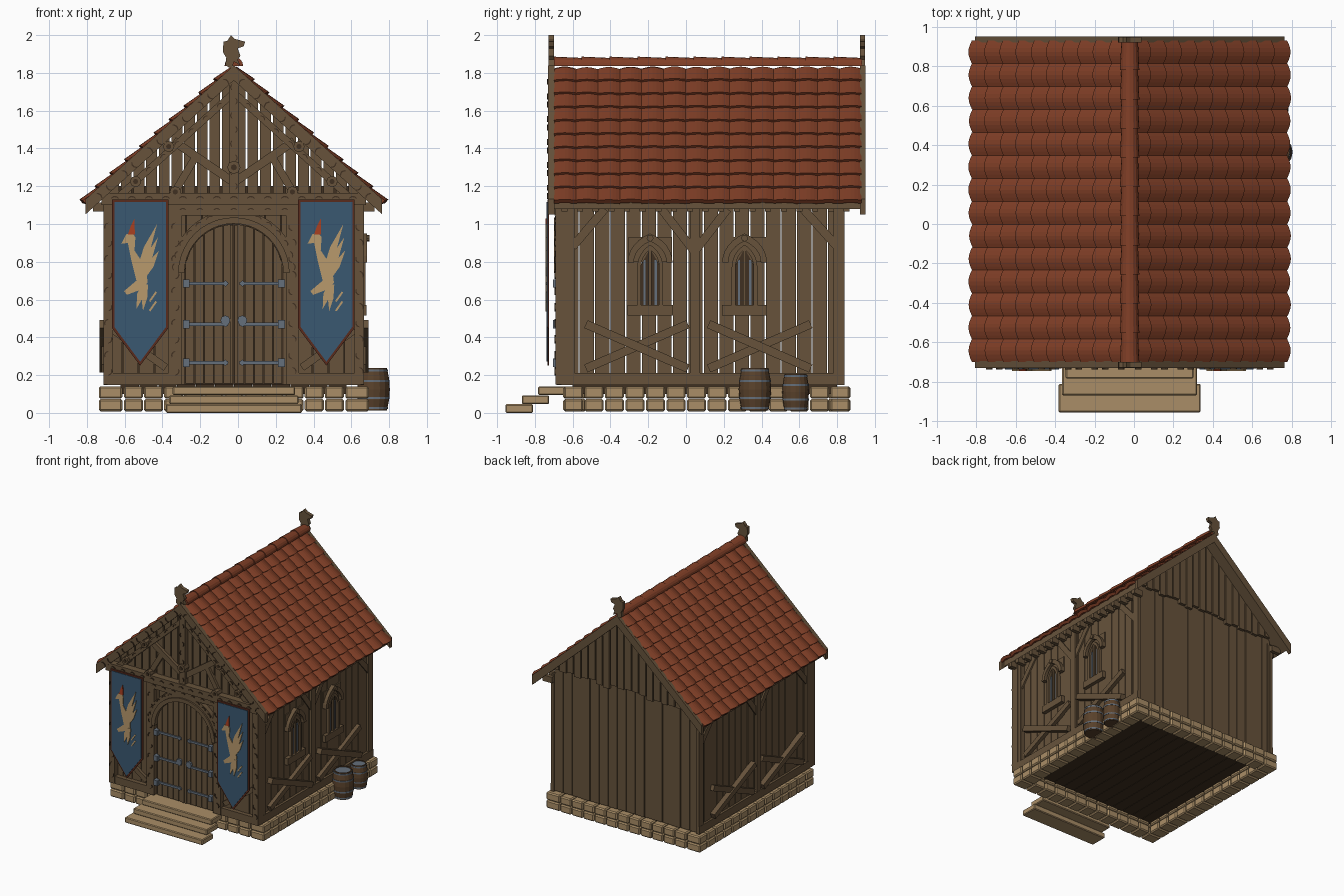
import bpy, bmesh, random
from math import sin, cos, pi, sqrt, atan2, hypot

random.seed(4)
old = bpy.data.objects.get("Cube")
if old:
    bpy.data.objects.remove(old)

COLOURS = {
    "wood": (.135, .086, .044), "dark_wood": (.05, .03, .015), "barrel_wood": (.10, .053, .024),
    "roof_tile": (.22, .05, .02), "stone": (.40, .27, .135), "blue_cloth": (.042, .098, .165),
    "tan_cloth": (.48, .32, .15), "red_cloth": (.40, .05, .015), "maroon_trim": (.10, .024, .012),
    "iron": (.13, .16, .20)}
mats = {}
for key, rgb in COLOURS.items():
    m = bpy.data.materials.new(key)
    m.use_nodes = True
    m.diffuse_color = (*rgb, 1)
    bsdf = next(n for n in m.node_tree.nodes if n.type == 'BSDF_PRINCIPLED')
    bsdf.inputs["Base Color"].default_value = (*rgb, 1)
    bsdf.inputs["Roughness"].default_value = .8
    mats[key] = m

C = -.022                 # centre line of the house
SLOPE = .903              # roof rise per unit of width
HALF = .785               # half width of the roof
parts = []


def part(name, mat, bevel=0):
    bm = bmesh.new()
    parts.append((name, bm, mat, bevel))
    return bm


def loft(bm, rings):
    rows = [[bm.verts.new(p) for p in ring] for ring in rings]
    for a, b in zip(rows, rows[1:]):
        for i in range(len(a)):
            j = (i + 1) % len(a)
            bm.faces.new((a[i], a[j], b[j], b[i]))
    bm.faces.new(rows[0][::-1])
    bm.faces.new(rows[-1])


def prism(bm, pts, a0, a1, axis='y'):
    place = {'x': lambda u, v, a: (a, u, v), 'y': lambda u, v, a: (u, a, v),
             'z': lambda u, v, a: (u, v, a)}[axis]
    loft(bm, [[place(u, v, a) for u, v in pts] for a in (a0, a1)])


def rect(bm, u0, u1, v0, v1, a0, a1, axis='y'):
    prism(bm, [(u0, v0), (u1, v0), (u1, v1), (u0, v1)], a0, a1, axis)


def beam(bm, p, q, w, a0, a1, axis='y'):
    d = hypot(q[0] - p[0], q[1] - p[1])
    nx, nz = -(q[1] - p[1]) / d * w / 2, (q[0] - p[0]) / d * w / 2
    prism(bm, [(p[0] + nx, p[1] + nz), (q[0] + nx, q[1] + nz),
               (q[0] - nx, q[1] - nz), (p[0] - nx, p[1] - nz)], a0, a1, axis)


def disc(bm, u, v, r, a0, a1, axis='y', n=8):
    prism(bm, [(u + r * cos(2 * pi * i / n), v + r * sin(2 * pi * i / n)) for i in range(n)], a0, a1, axis)


def crescent(bm, u, v, ang, r, a):
    angs = [ang + (i - 3) * .38 for i in range(7)]
    outer = [(u + r * cos(t), v + r * sin(t)) for t in angs]
    inner = [(u - r * .25 * cos(ang) + r * .95 * cos(t), v - r * .25 * sin(ang) + r * .95 * sin(t))
             for t in angs[1:-1]]
    prism(bm, outer + inner[::-1], a - .008, a)


def chevron(bm, top, drop, half, y0, y1):
    low = top - SLOPE * half
    prism(bm, [(C - half, low), (C, top), (C + half, low), (C + half, low - drop),
               (C, top - drop), (C - half, low - drop)], y0, y1)


# Stone foundation in two courses, with three steps
stones = part("foundation_stones", "stone", .009)
for z0 in (.008, .076):
    for i in range(14):
        y = -.65 + i * 1.52 / 14
        for s in (-1, 1):
            rect(stones, C + s * .715, C + s * .59, y + .003, y + .105, z0, z0 + .065, 'z')
    for i in range(11):
        x = C - .585 + i * 1.17 / 11
        for y in (-.65, .75):
            rect(stones, x + .003, x + .104, y, y + .12, z0, z0 + .065, 'z')
steps = part("front_steps", "stone", .006)
for i in range(3):
    h = .36 - i * .018
    rect(steps, C - h, C + h, -.955 + i * .086, -.81 + i * .086, i * .047, .046 + i * .047, 'z')
floor = part("floor_boards", "dark_wood")
for i in range(12):
    rect(floor, C - .6 + i * .1, C - .503 + i * .1, -.6, .8, .1, .15, 'z')

# Plank walls: sides with narrow gaps, front and back with a dark backing
side = part("side_wall_planks", "wood")
for i in range(18):
    y = -.645 + i * .0822
    for s in (-1, 1):
        rect(side, C + s * .645, C + s * random.uniform(.668, .673), y, y + .0755, .15, 1.14, 'z')
backing = part("wall_backing", "dark_wood")
ends = part("end_wall_planks", "wood")
for y0, y1, out, top in ((-.63, -.61, -.65, 1.12), (.79, .81, .825, 1.2)):
    rect(backing, C - .65, C + .65, .15, top, y0, y1)
    for i in range(16):
        x = C - .67 + i * .0838
        rect(ends, x, x + .079, .15, top, y0, out + random.uniform(-.004, .004))
gable = part("gable_planks", "wood")
for i in range(-10, 10):
    x0, x1 = C + i * .067 + .005, C + (i + 1) * .067 - .005
    tops = [1.785 - SLOPE * abs(x - C) for x in (x0, x1)]
    for y0, y1, low in ((-.665, -.64, 1.1), (.825, .85, random.uniform(1.15, 1.19))):
        if min(tops) > low:
            prism(gable, [(x0, low), (x1, low), (x1, tops[1]), (x0, tops[0])], y0, y1)

# Side framing: sill, plate, posts, corner braces and crossed braces
frame = part("side_framing", "wood")
tails = part("rafter_tails", "wood")
for s in (-1, 1):
    a, b = C + s * .66, C + s * .69
    rect(frame, -.66, .84, .148, .212, a, b, 'x')
    rect(frame, -.66, .84, 1.08, 1.13, a, C + s * .68, 'x')
    for y0, y1 in ((-.65, -.59), (.02, .075), (.78, .84)):
        rect(frame, y0, y1, .2, 1.1, a, C + s * .688, 'x')
    for p, q in (((-.6, .88), (-.43, 1.08)), ((.04, .86), (-.13, 1.08)),
                 ((.05, .86), (.22, 1.08)), ((.8, .88), (.62, 1.08))):
        beam(frame, p, q, .045, a, C + s * .682, 'x')
    for y in (-.26, .39):
        beam(frame, (y - .27, .235), (y + .27, .47), .045, a, C + s * .70, 'x')
        beam(frame, (y - .27, .47), (y + .27, .235), .045, a, C + s * .712, 'x')
    for i in range(19):
        y = -.66 + i * .083
        rect(tails, y, y + .032, 1.065, 1.115, C + s * .66, C + s * .745, 'x')


# Pointed windows on the left side
def hood(bm, yc, z0, zs, hw, h, t, a0, a1):
    def path(w, k):
        arc = [(w * (2 * cos(i * pi / 18) - 1), zs + k * sin(i * pi / 18) / sin(pi / 3)) for i in range(7)]
        right = [(w, z0)] + arc
        return right + [(-u, v) for u, v in right[-2::-1]]
    pts = path(hw, h) + path(hw - t, h - t * 1.3)[::-1]
    prism(bm, [(yc + u, v) for u, v in pts], a0, a1, 'x')


win = part("window_frames", "wood")
panes = part("window_recesses", "dark_wood")
bars = part("window_bars", "iron")
wx = C + .672
for yc in (-.19, .31):
    rect(win, yc - .115, yc + .115, .8, .93, wx - .01, wx + .006, 'x')
    rect(win, yc - .12, yc + .12, .515, .572, wx - .01, wx + .03, 'x')
    hood(win, yc, .795, .8, .118, .15, .032, wx, wx + .034)
    hood(win, yc, .57, .77, .068, .12, .02, wx, wx + .026)
    prism(panes, [(yc - .05, .57), (yc + .05, .57), (yc + .05, .78), (yc, .87), (yc - .05, .78)],
          wx, wx + .009, 'x')
    rect(win, yc - .008, yc + .008, .57, .87, wx, wx + .022, 'x')
    for u in (-.03, .03):
        rect(bars, yc + u - .006, yc + u + .006, .57, .81, wx, wx + .014, 'x')
    disc(win, yc, .925, .018, wx, wx + .045, 'x')

# Front framing: posts, beams, arch ring
front = part("front_framing", "wood")
carve = part("front_carvings", "dark_wood")
for s in (-1, 1):
    for x, w in ((.665, .05), (.31, .07)):
        rect(front, C + s * x - w / 2, C + s * x + w / 2, .15, 1.1, -.69, -.62)
        for i in range(10):
            crescent(carve, C + s * x, .22 + i * .085, (i % 2) * pi + .5 * s, .022, -.689)
    rect(front, C + s * .67, C + s * .3, .148, .21, -.685, -.62)
    beam(front, (C + s * .64, .44), (C + s * .36, .24), .04, -.672, -.62)
rect(front, C - .345, C + .345, 1.045, 1.105, -.695, -.62)
rect(front, C - .70, C + .70, 1.10, 1.165, -.722, -.64)
for i in range(15):
    crescent(carve, C - .63 + i * .09, 1.125, pi / 2, .024, -.721)
for i in range(7):
    crescent(carve, C - .27 + i * .09, 1.065, pi / 2, .02, -.694)
SPRING, R = .74, .262
for r0, r1, y in ((R, .295, -.70), (.295, .335, -.687)):
    angs = [i * pi / 20 for i in range(21)]
    prism(front, [(C + r1 * cos(t), SPRING + r1 * sin(t)) for t in angs] +
          [(C + r0 * cos(t), SPRING + r0 * sin(t)) for t in angs[::-1]], y, -.62)
for i in range(15):
    t = pi * (i + .5) / 15
    crescent(carve, C + .308 * cos(t), SPRING + .308 * sin(t), t, .022, -.686)

# Double door with straps and ring plates
shadow = part("door_backing", "dark_wood")
prism(shadow, [(C + R * cos(i * pi / 16), SPRING + R * sin(i * pi / 16)) for i in range(17)] +
      [(C - R, .15), (C + R, .15)], -.66, -.64)
door = part("door_planks", "wood")
iron = part("door_ironwork", "iron")
for s in (-1, 1):
    for i in range(5):
        d0, d1 = .008 + i * .0505, .008 + i * .0505 + .046
        top = [(C + s * d, SPRING + sqrt(max(R * R - d * d, 0)) - .004)
               for d in (d0, (d0 + d1) / 2, d1)]
        prism(door, [(C + s * d1, .155), (C + s * d0, .155)] + top, -.672, -.65)
    for z in (.265, .47, .685):
        rect(iron, C + s * .03, C + s * .26, z - .009, z + .009, -.682, -.66)
        disc(iron, C + s * .045, z, .017, -.684, -.66, n=4)
        rect(iron, C + s * .235, C + s * .27, z - .022, z + .022, -.704, -.66)
    disc(iron, C + s * .045, .49, .026, -.69, -.66)
    rect(door, C + s * .004, C + s * .02, .155, SPRING + R - .006, -.68, -.65)

# Front truss and bargeboards
truss = part("gable_truss", "wood")
chevron(truss, 1.84, .08, HALF, -.73, -.695)
chevron(truss, 1.84, .08, HALF, .92, .95)
chevron(truss, 1.72, .05, .62, -.70, -.66)
rect(truss, C - .026, C + .026, 1.15, 1.80, -.71, -.66)
for s in (-1, 1):
    beam(truss, (C, 1.22), (C + s * .32, 1.44), .045, -.69, -.66)
    beam(truss, (C + s * .33, 1.14), (C + s * .2, 1.36), .04, -.685, -.66)
    for i in range(11):
        d = .05 + i * .067
        crescent(carve, C + s * d, 1.79 - SLOPE * d, pi / 2 + s * (.74 + (i % 2) * pi), .024, -.729)
    for i in range(7):
        d = .07 + i * .075
        crescent(carve, C + s * d, 1.685 - SLOPE * d, pi / 2 - s * .74, .02, -.699)
    for d, z in ((.345, 1.41), (.52, 1.225), (.31, 1.17)):
        disc(truss, C + s * d, z, .03, -.725, -.66)
        disc(carve, C + s * d, z, .014, -.731, -.70)
for i in range(8):
    crescent(carve, C, 1.2 + i * .075, (i % 2) * pi, .02, -.709)
disc(truss, C, 1.3, .035, -.725, -.66)
disc(carve, C, 1.3, .016, -.731, -.70)

# Roof deck, arched tiles and ridge caps
deck = part("roof_deck", "wood")
chevron(deck, 1.82, .05, .765, -.70, .925)
tiles = part("roof_tiles", "roof_tile")
theta = atan2(SLOPE, 1)
row_len = HALF / cos(theta) / 10
tw = 1.63 / 14


def tile_ring(side_sign, y0, s, lift, bow):
    top = [(i / 6, sin(pi * i / 6)) for i in range(7)]
    ring = [(y0 + u * tw, s - bow * k, lift + .015 * k) for u, k in top]
    ring += [(y0 + u * tw, s - bow * k, -.012 + lift * .4 + .013 * k) for u, k in top[::-1]]
    return [(C + side_sign * (HALF - q * cos(theta) + h * sin(theta)), y,
             1.82 - SLOPE * HALF + q * sin(theta) + h * cos(theta)) for y, q, h in ring]


for sgn in (-1, 1):
    for r in range(10):
        for c in range(14):
            y0 = -.70 + c * tw
            s = r * row_len + random.uniform(-.003, .003)
            loft(tiles, [tile_ring(sgn, y0, s, .02, .01),
                         tile_ring(sgn, y0, s + row_len * (1.12 if r < 9 else .97), .004, 0)])
caps = part("ridge_caps", "roof_tile")
for i in range(11):
    y = -.70 + i * .148
    loft(caps, [[(C + r * cos(t * pi / 8), yy, 1.837 + r * sin(t * pi / 8)) for t in range(9)]
                for yy, r in ((y, .049), (y + .152, .042))])

# Carved beast finials at both ends of the ridge
finial = part("ridge_finials", "wood")
beast = [(-.035, 1.84), (-.03, 1.88), (-.048, 1.91), (-.045, 1.965), (-.025, 1.97), (-.005, 2), (.015, 1.98),
         (.07, 1.965), (.062, 1.94), (.03, 1.93), (.045, 1.89), (.03, 1.87), (.045, 1.84), (.01, 1.86),
         (0, 1.82)]
for y in (-.728, .92):
    prism(finial, [(C - .01 + u, v) for u, v in beast], y, y + .028)

# Pennant banners with a winged beast
trim = part("banner_trim", "maroon_trim")
cloth = part("banner_cloth", "blue_cloth")
emblem = part("banner_beast", "tan_cloth")
crest = part("banner_crest", "red_cloth")
body = [(-.1, .895), (-.075, .945), (-.045, .955), (-.025, .93), (-.03, .86), (.03, .77), (.04, .69),
        (.01, .655), (-.07, .625), (-.085, .645), (-.02, .70), (-.045, .80), (-.065, .9)]
for x in (-.518, .468):
    for bm, e, y in ((trim, 0, -.733), (cloth, .013, -.738)):
        w = .15 - e
        prism(bm, [(x - w, 1.13 - e), (x + w, 1.13 - e), (x + w, .45 + e * .4),
                   (x, .25 + e * 1.6), (x - w, .45 + e * .4)], y, y + .009)
    prism(emblem, [(x + u, v) for u, v in body], -.744, -.737)
    for tip, root in (((.09, 1.0), (-.005, .76)), ((.095, .93), (.01, .74)), ((.1, .86), (.02, .72)),
                      ((-.02, .55), (.02, .68)), ((.015, .54), (.03, .68))):
        mx, mz = (tip[0] * .45 + root[0] * .55), (tip[1] * .45 + root[1] * .55)
        prism(emblem, [(x + root[0] - .012, root[1]), (x + mx - .018, mz + .01), (x + tip[0], tip[1]),
                       (x + mx + .014, mz - .01), (x + root[0] + .012, root[1])], -.745, -.738)
    for z0, z1 in ((.54, .59), (.59, .64)):
        beam(emblem, (x + .05, z0), (x + .085, z1), .01, -.744, -.737)
    prism(crest, [(x - .065, .945), (x - .028, .945), (x - .03, 1.03), (x - .05, .99)], -.745, -.737)

# Barrels beside the left wall
staves = part("barrels", "barrel_wood")
hoops = part("barrel_hoops", "iron")
for bx, by, r, h in ((.718, .365, .086, .225), (.713, .58, .071, .195)):
    def ring(k, z):
        return [(bx + r * k * cos(i * pi / 8), by + r * k * sin(i * pi / 8), .012 + z * h) for i in range(16)]
    loft(staves, [ring(.82, 0), ring(.95, .25), ring(1, .5), ring(.95, .75), ring(.82, 1), ring(.72, 1), ring(.72, .95)])
    for z, k in ((.06, .88), (.3, .99), (.7, .99), (.94, .88)):
        loft(hoops, [ring(k, z - .025), ring(k, z + .025)])

# Turn every part into an object
for name, bm, mat, bevel in parts:
    bmesh.ops.recalc_face_normals(bm, faces=bm.faces[:])
    mesh = bpy.data.meshes.new(name)
    bm.to_mesh(mesh)
    bm.free()
    mesh.materials.append(mats[mat])
    ob = bpy.data.objects.new(name, mesh)
    bpy.context.scene.collection.objects.link(ob)
    if bevel:
        mod = ob.modifiers.new("soft_edges", 'BEVEL')
        mod.width = bevel
        mod.segments = 1
